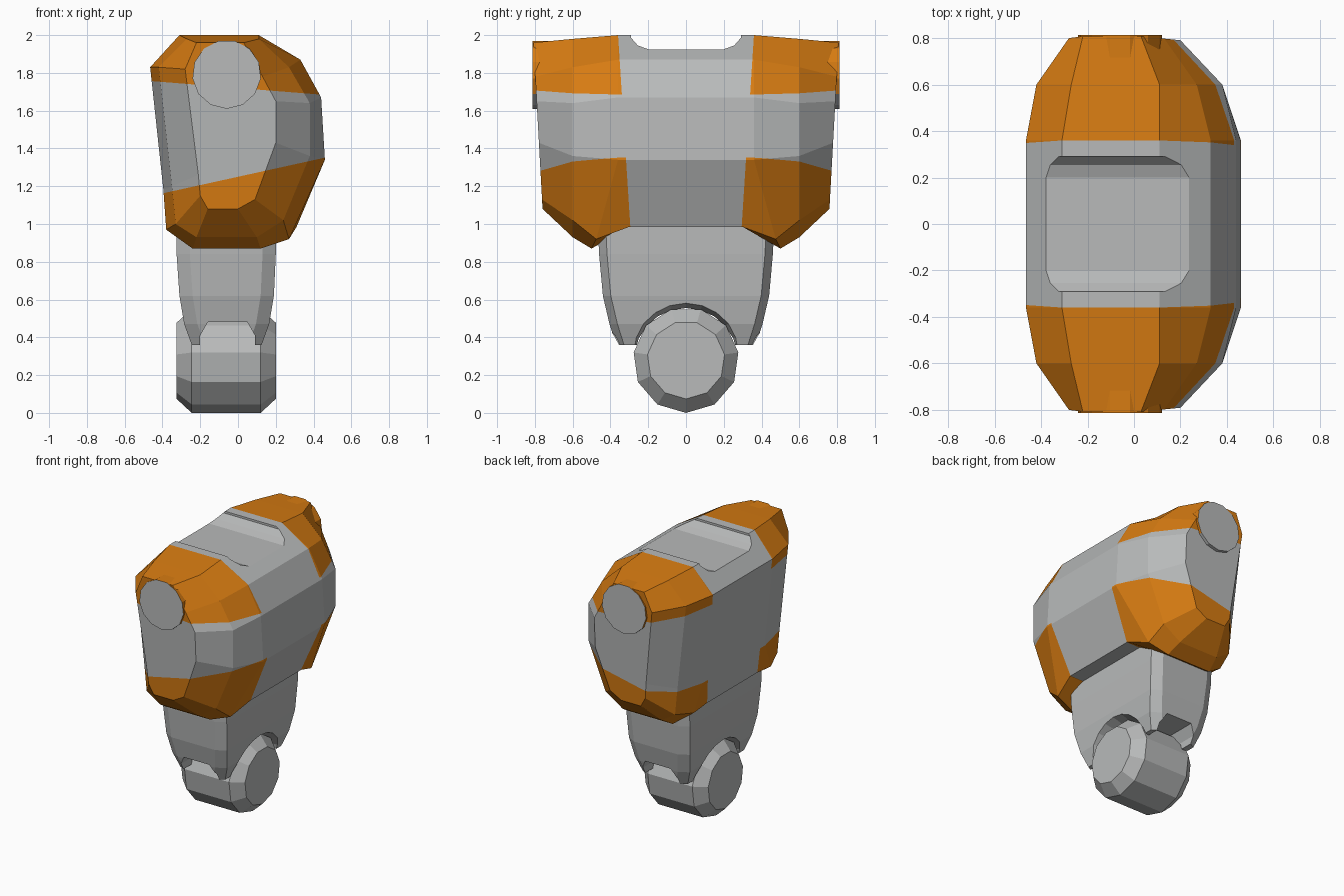
import bpy, bmesh, math
from mathutils import Vector

if "Cube" in bpy.data.objects:
    bpy.data.objects.remove(bpy.data.objects["Cube"])


def material(name, rgb):
    m = bpy.data.materials.new(name)
    m.diffuse_color = (*rgb, 1)
    m.use_nodes = True
    m.node_tree.nodes["Principled BSDF"].inputs["Base Color"].default_value = m.diffuse_color
    return m


GREY = material("grey", (0.48, 0.49, 0.49))
ORANGE = material("orange", (0.68, 0.2, 0.006))


def finish(name, bm):
    bmesh.ops.recalc_face_normals(bm, faces=bm.faces)
    me = bpy.data.meshes.new(name)
    bm.to_mesh(me)
    bm.free()
    ob = bpy.data.objects.new(name, me)
    bpy.context.collection.objects.link(ob)
    me.materials.append(GREY)
    me.materials.append(ORANGE)
    return ob


def loft(name, rings):
    """Skin a list of equal-length rings of points and cap both ends."""
    bm = bmesh.new()
    vs = [[bm.verts.new(p) for p in r] for r in rings]
    n = len(rings[0])
    for a, b in zip(vs, vs[1:]):
        for i in range(n):
            j = (i + 1) % n
            bm.faces.new((a[i], a[j], b[j], b[i]))
    bm.faces.new(vs[0])
    bm.faces.new(vs[-1])
    return finish(name, bm)


def lathe_x(name, profile, zc, n):
    """Turn (x, radius) pairs about a line along x, one corner pointing down."""
    return loft(name, [[(x, r * math.sin(2 * math.pi * i / n), zc - r * math.cos(2 * math.pi * i / n))
                        for i in range(n)] for x, r in profile])


def cut(ob, cutter):
    cutter.hide_render = True
    mod = ob.modifiers.new("cut", 'BOOLEAN')
    mod.operation = 'DIFFERENCE'
    mod.solver = 'EXACT'
    mod.object = cutter
    bpy.context.view_layer.objects.active = ob
    bpy.ops.object.modifier_apply(modifier=mod.name)
    bpy.data.objects.remove(cutter)


# Body: cross-sections in xz, skinned along y and mirrored
mid = [(-.31, 2), (.11, 2), (.33, 1.87), (.44, 1.67), (.46, 1.34), (.27, .92),
       (.12, .87), (-.24, .87), (-.38, .97), (-.395, 1.18), (-.465, 1.83)]
outer = [(-.27, 1.98), (.11, 1.98), (.27, 1.83), (.38, 1.64), (.38, 1.36), (.24, 1.02),
         (.1, .93), (-.22, .93), (-.33, 1.0), (-.35, 1.2), (-.42, 1.83)]
cap = [(-.22, 1.96), (.03, 1.96), (.13, 1.78), (.2, 1.65), (.2, 1.43), (.09, 1.13),
       (0, 1.08), (-.16, 1.08), (-.2, 1.15), (-.21, 1.26), (-.28, 1.82)]
half = [
    [(x + (.04 if i == 5 else 0), .30, max(z, .985)) for i, (x, z) in enumerate(mid)],
    [(x, .36 + max(0, 1.15 - z) * .5, z) for x, z in mid],
    [(x, .6, z) for x, z in outer],
    [(x, .70 + .055 * z, z) for x, z in cap],
]
body = loft("body", [[(x, -y, z) for x, y, z in r] for r in reversed(half)] + half)

# Saddle notch across the top
notch = [(.29, 2.2), (.29, 1.985), (.255, 1.945), (.2, 1.925)]
notch += [(-y, z) for y, z in reversed(notch)]
cut(body, loft("notch_cutter", [[(x, y, z) for y, z in notch] for x in (-.8, .8)]))

# Orange corner panels: cut along the colour borders, then colour by region
UP, LOW = (1.72, -.08), (1.25, .22)
bm = bmesh.new()
bm.from_mesh(body.data)
borders = [(Vector((0, 0, a)), Vector((-k, 0, 1))) for a, k in (UP, LOW)]
borders += [(Vector((0, s * .295, .99)), Vector((0, s, -.064))) for s in (-1, 1)]
for co, no in borders:
    bmesh.ops.bisect_plane(bm, geom=bm.verts[:] + bm.edges[:] + bm.faces[:],
                           dist=1e-5, plane_co=co, plane_no=no)
for f in bm.faces:
    c = f.calc_center_median()
    end = abs(c.y) > .295 + .064 * (c.z - .99)
    high = c.z > UP[0] + UP[1] * c.x
    low = c.z < LOW[0] + LOW[1] * c.x
    f.material_index = int(end and (high or low))
bm.to_mesh(body.data)
bm.free()

# Round side hubs: grey face, orange upper rim
for s, side in ((-1, "front"), (1, "back")):
    n = 13
    ring = [(-.06 + .182 * math.sin(2 * math.pi * i / n), 1.792 - .182 * math.cos(2 * math.pi * i / n))
            for i in range(n)]
    hub = loft(side + "_hub", [[(x, s * y, z) for x, z in ring] for y in (.55, .813)])
    for p in hub.data.polygons:
        p.material_index = int(abs(p.normal.y) < .5 and p.center.z > 1.72)


# Neck: chamfered rectangle sections, tapering down
def section(x0, x1, hy, z):
    c = .07
    return [(x0 + c, -hy, z), (x1 - c, -hy, z), (x1, -hy + c * .6, z), (x1, hy - c * .6, z),
            (x1 - c, hy, z), (x0 + c, hy, z), (x0, hy - c * .6, z), (x0, -hy + c * .6, z)]


neck = loft("neck", [section(-.325, .2, .47, 1.05), section(-.325, .2, .46, .84),
                     section(-.31, .19, .44, .62), section(-.285, .165, .405, .47),
                     section(-.245, .125, .37, .36)])
# Wheel socket and the arch seen from the ends
cut(neck, lathe_x("socket_cutter", [(-.42, .33), (-.22, .275), (.09, .275), (.29, .33)], .28, 22))
arch = [(-.2, .2), (-.2, .41), (-.16, .48), (.05, .48), (.09, .41), (.09, .2)]
cut(neck, loft("arch_cutter", [[(x, y, z) for x, z in arch] for y in (-.6, .6)]))

# Foot roller
lathe_x("foot_roller", [(-.325, .206), (-.245, .28), (.12, .28), (.2, .206)], .28, 11)
